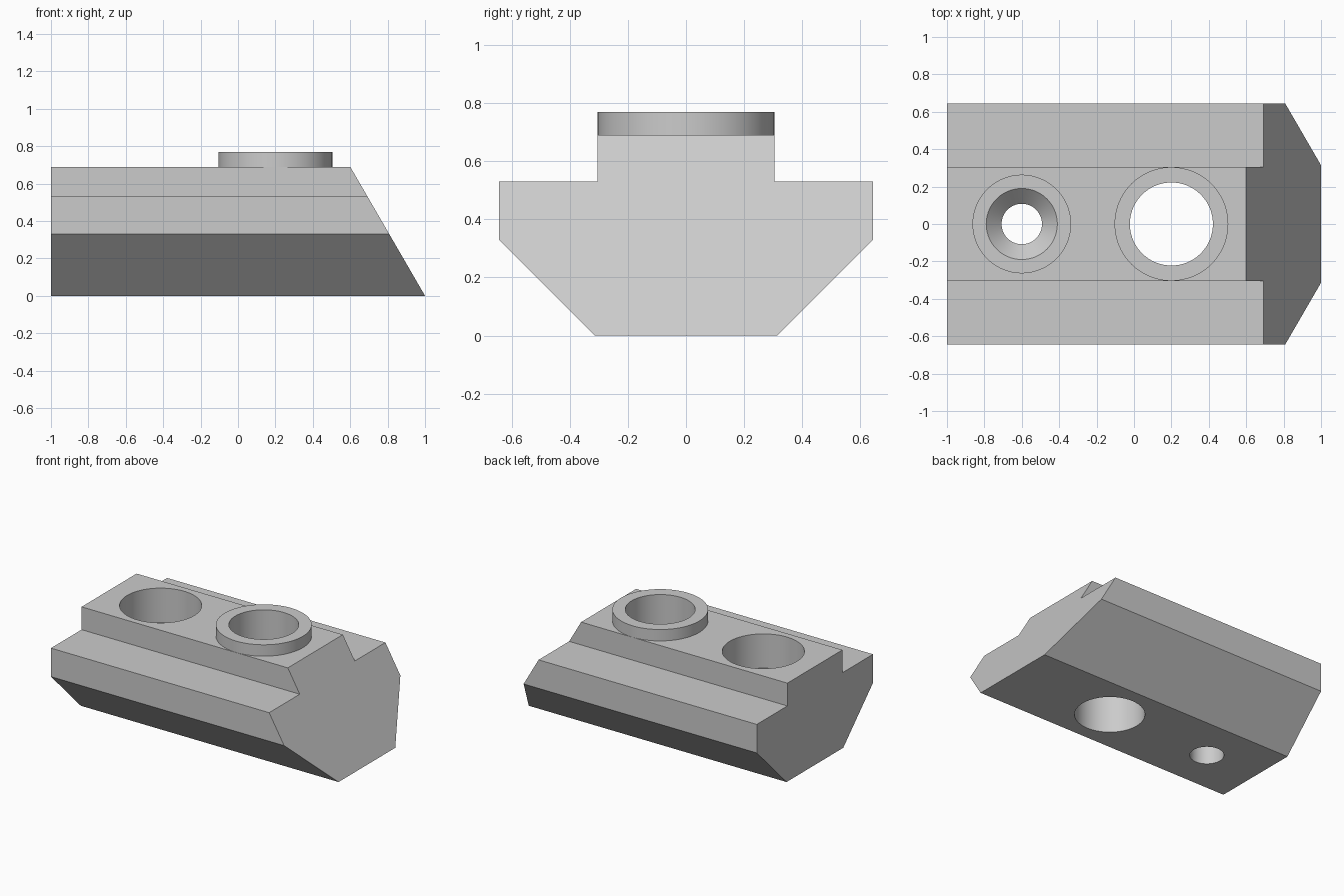
import bpy, bmesh, math
from mathutils import Vector

default = bpy.data.objects.get("Cube")
if default:
    bpy.data.objects.remove(default, do_unlink=True)

steel = bpy.data.materials.new("plain_grey_steel")
GREY = (0.6, 0.6, 0.6, 1.0)
steel.use_nodes = True
steel.diffuse_color = GREY
steel.node_tree.nodes["Principled BSDF"].inputs["Base Color"].default_value = GREY


def make_object(name, bm):
    bmesh.ops.recalc_face_normals(bm, faces=bm.faces)
    mesh = bpy.data.meshes.new(name)
    bm.to_mesh(mesh)
    bm.free()
    mesh.materials.append(steel)
    obj = bpy.data.objects.new(name, mesh)
    bpy.context.collection.objects.link(obj)
    return obj


def turned(name, x, profile, sides=96):
    """Solid of revolution about a vertical axis at x; profile is (radius, z) from bottom to top."""
    bm = bmesh.new()
    rings = []
    for r, z in profile:
        rings.append([bm.verts.new((x + r * math.cos(math.tau * i / sides),
                                    r * math.sin(math.tau * i / sides), z))
                      for i in range(sides)])
    for low, high in zip(rings, rings[1:]):
        for i in range(sides):
            j = (i + 1) % sides
            bm.faces.new((low[i], low[j], high[j], high[i]))
    bm.faces.new(rings[0])
    bm.faces.new(rings[-1])
    return make_object(name, bm)


def combine(target, tool, operation):
    mod = target.modifiers.new(tool.name, 'BOOLEAN')
    mod.operation = operation
    mod.solver = 'EXACT'
    mod.object = tool
    bpy.context.view_layer.objects.active = target
    bpy.ops.object.modifier_apply(modifier=mod.name)
    bpy.data.objects.remove(tool, do_unlink=True)


# Nut body: mirrored T section extruded along x, with a raked right-hand end
TOP = 0.69
half = [(0.314, 0), (0.644, 0.33), (0.644, 0.53), (0.305, 0.53), (0.305, TOP)]
section = half + [(-y, z) for y, z in reversed(half)]
bm = bmesh.new()
face = bm.faces.new([bm.verts.new((-1, y, z)) for y, z in section])
extruded = bmesh.ops.extrude_face_region(bm, geom=[face], use_keep_orig=True)
for v in extruded["geom"]:
    if isinstance(v, bmesh.types.BMVert):
        v.co.x = 1 - 0.4 * v.co.z / TOP
body = make_object("slot_nut_body", bm)

# Raised collar and its through hole
BOSS_X, SCREW_X = 0.2, -0.6
combine(body, turned("collar", BOSS_X, [(0.304, 0.6), (0.304, 0.77)]), 'UNION')
combine(body, turned("collar_hole", BOSS_X, [(0.222, -0.1), (0.222, 0.9)]), 'DIFFERENCE')

# Stepped screw hole: bore, countersink and wide counterbore
FLOOR = 0.45
combine(body, turned("screw_hole", SCREW_X,
                     [(0.108, -0.1), (0.108, FLOOR - 0.08), (0.19, FLOOR),
                      (0.261, FLOOR), (0.261, 0.9)]), 'DIFFERENCE')

# Smooth round walls, keep machined edges sharp
bpy.ops.object.select_all(action='DESELECT')
body.select_set(True)
bpy.context.view_layer.objects.active = body
bpy.ops.object.shade_smooth_by_angle(angle=math.radians(25))
